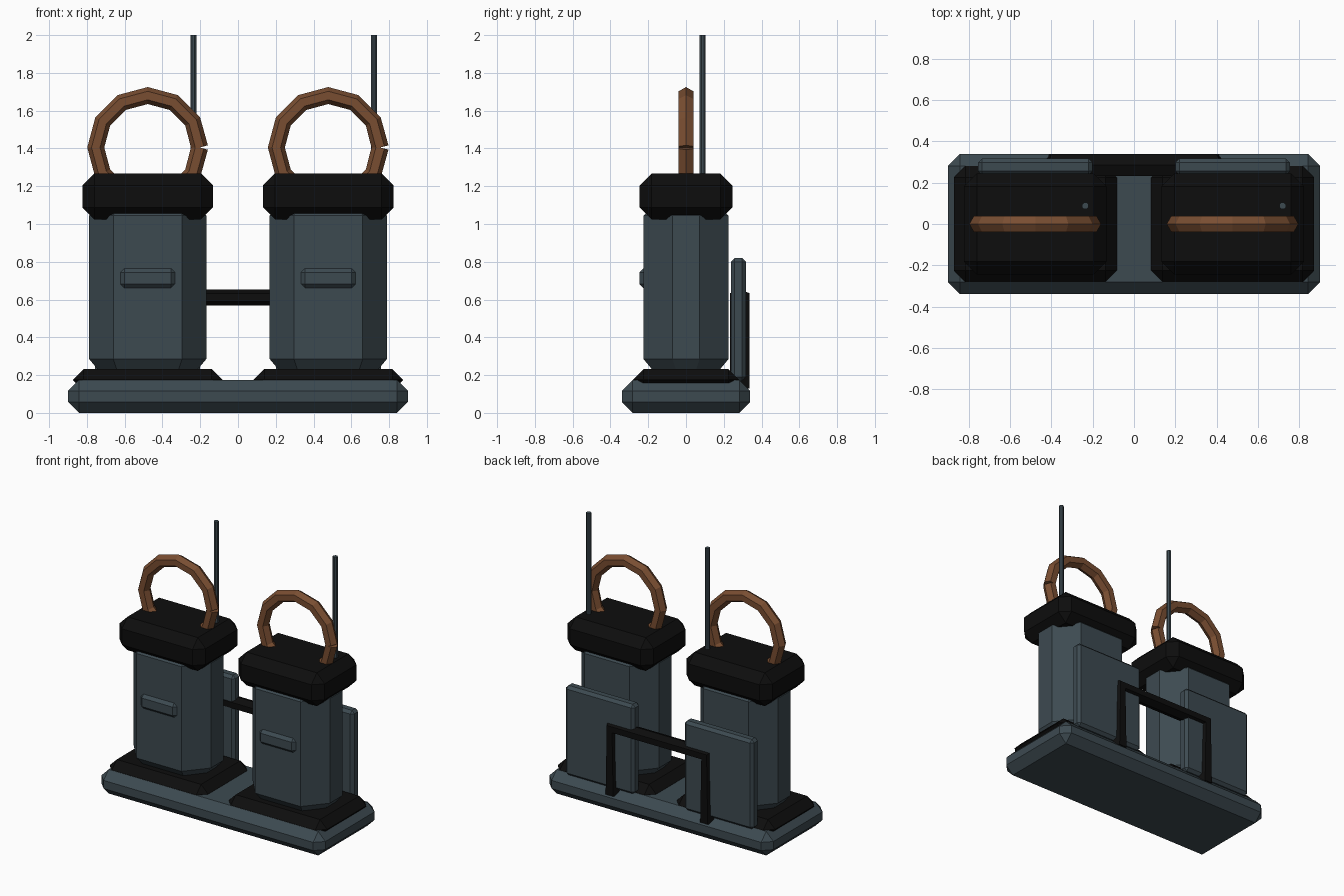
import bpy, bmesh, math
from mathutils import Vector

if "Cube" in bpy.data.objects:
    bpy.data.objects.remove(bpy.data.objects["Cube"])


def material(name, rgb):
    m = bpy.data.materials.new(name)
    m.diffuse_color = (*rgb, 1)
    m.use_nodes = True
    m.node_tree.nodes["Principled BSDF"].inputs["Base Color"].default_value = m.diffuse_color
    return m


STEEL = material("slate steel", (0.046, 0.068, 0.081))
RUBBER = material("black rubber", (0.004, 0.004, 0.004))
COPPER = material("copper brown", (0.19, 0.075, 0.031))


def finish(bm, name, mat):
    bmesh.ops.recalc_face_normals(bm, faces=bm.faces)
    me = bpy.data.meshes.new(name)
    bm.to_mesh(me)
    bm.free()
    me.materials.append(mat)
    ob = bpy.data.objects.new(name, me)
    bpy.context.collection.objects.link(ob)
    return ob


def box(name, lo, hi, bevel, mat):
    """Box between two corners with every edge chamfered."""
    lo, hi = Vector(lo), Vector(hi)
    bm = bmesh.new()
    bmesh.ops.create_cube(bm, size=1)
    bmesh.ops.scale(bm, vec=hi - lo, verts=bm.verts)
    bmesh.ops.translate(bm, vec=(lo + hi) / 2, verts=bm.verts)
    bmesh.ops.bevel(bm, geom=bm.edges[:], offset=bevel, segments=1,
                    affect='EDGES', profile=0.5)
    return finish(bm, name, mat)


def loft(name, rings, mat):
    """Skin a list of rings and cap both ends."""
    bm = bmesh.new()
    vs = [[bm.verts.new(p) for p in r] for r in rings]
    n = len(vs[0])
    for a, b in zip(vs, vs[1:]):
        for i in range(n):
            bm.faces.new((a[i], a[(i + 1) % n], b[(i + 1) % n], b[i]))
    bm.faces.new(vs[0])
    bm.faces.new(vs[-1])
    return finish(bm, name, mat)


def hex_tube(name, path, y, r, mat):
    """Six-sided tube along an (x, z) path, corners cut on the bisector."""
    pts = [Vector(p) for p in path]
    rings = []
    for i, p in enumerate(pts):
        t = Vector((0, 0))
        if i > 0:
            t += (p - pts[i - 1]).normalized()
        if i < len(pts) - 1:
            t += (pts[i + 1] - p).normalized()
        t.normalize()
        ring = []
        for k in range(6):
            c, s = r * math.cos(k * math.pi / 3), r * math.sin(k * math.pi / 3)
            ring.append((p.x + t.y * c, y + s, p.y - t.x * c))
        rings.append(ring)
    return loft(name, rings, mat)


def octagon(cx, hx, hy, fx, fy, z):
    return [(cx + x, y, z) for x, y in (
        (-fx, -hy), (fx, -hy), (hx, -fy), (hx, fy),
        (fx, hy), (-fx, hy), (-hx, fy), (-hx, -fy))]


# shared base slab
box("base", (-0.9, -0.34, 0), (0.9, 0.34, 0.175), 0.058, STEEL)

for side, cx in (("left", -0.478), ("right", 0.478)):
    # rubber foot collar
    box(side + "_foot", (cx - 0.395, -0.281, 0.115), (cx + 0.395, 0.281, 0.232), 0.056, RUBBER)
    # eight-sided body with chamfered ends
    loft(side + "_body", [octagon(cx, 0.31 - d, 0.225 - d, 0.182 - 0.4 * d, 0.072 - 0.4 * d, z)
                          for z, d in ((0.225, 0.05), (0.285, 0), (1.045, 0), (1.095, 0.05))], STEEL)
    # rubber cap
    box(side + "_cap", (cx - 0.346, -0.245, 1.025), (cx + 0.346, 0.245, 1.267), 0.063, RUBBER)
    # ring handle: open twelve-segment loop
    hex_tube(side + "_handle",
             [(cx + 0.275 * math.cos(a * math.pi / 6), 1.405 + 0.275 * math.sin(a * math.pi / 6))
              for a in range(13)], 0, 0.045, COPPER)
    # antenna
    loft(side + "_antenna", [[(cx + 0.242 + 0.017 * math.cos((k + 0.5) * math.pi / 4),
                               0.088 + 0.017 * math.sin((k + 0.5) * math.pi / 4), z)
                              for k in range(8)] for z in (1.2, 2.0)], STEEL)
    # front plate
    box(side + "_front_plate", (cx - 0.145, -0.246, 0.66), (cx + 0.145, -0.19, 0.766), 0.022, STEEL)
    # back panel
    box(side + "_back_panel", (cx - 0.278, 0.237, 0.17), (cx + 0.278, 0.317, 0.82), 0.02, STEEL)

# rear linking bracket
hex_tube("rear_bracket", [(-0.38, 0.13), (-0.38, 0.612), (0.38, 0.612), (0.38, 0.13)],
         0.285, 0.06, RUBBER)
